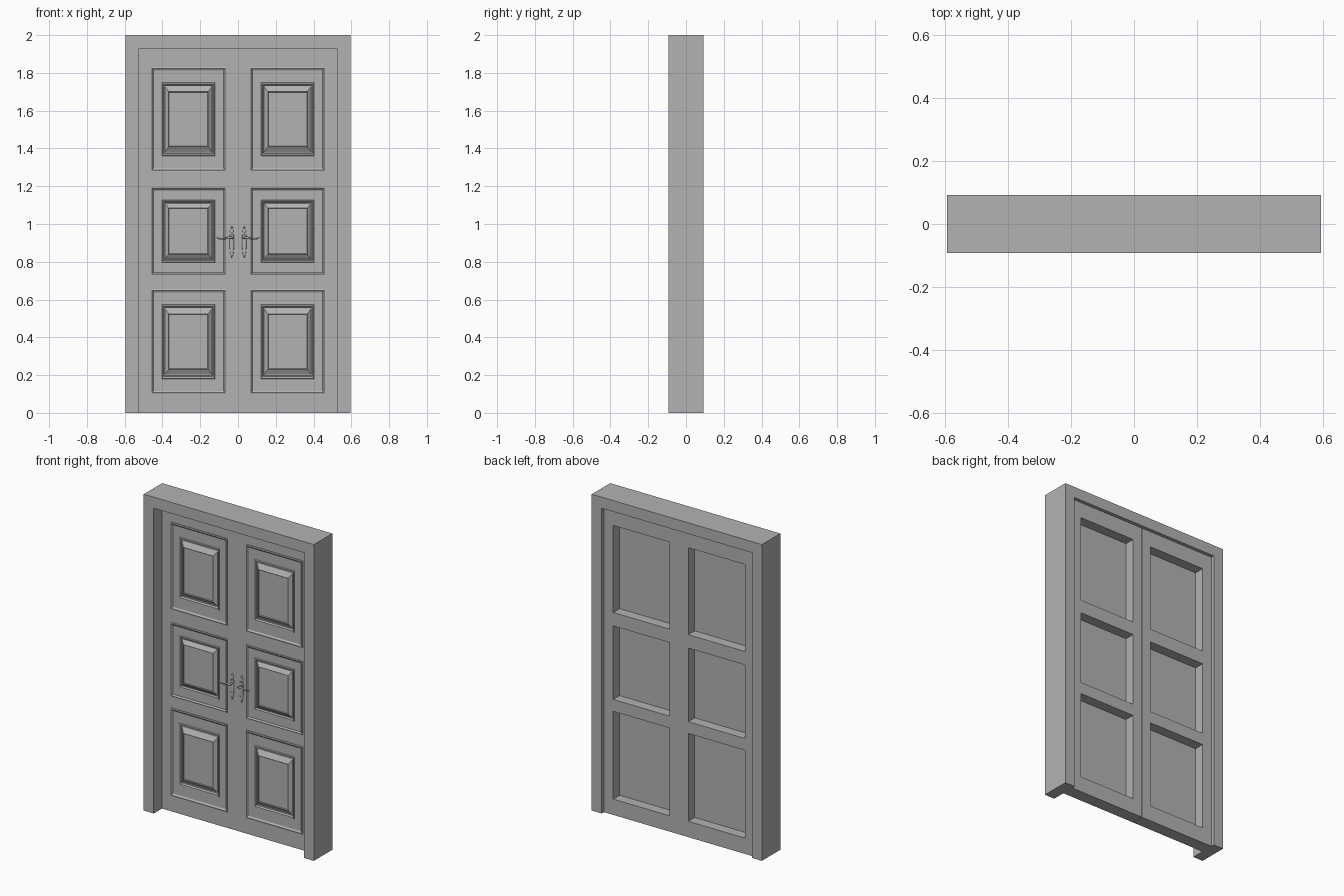
import bpy, bmesh
from mathutils import Vector

cube = bpy.data.objects.get("Cube")
if cube:
    bpy.data.objects.remove(cube, do_unlink=True)

mat = bpy.data.materials.new("plain_grey")
mat.use_nodes = True
GREY = (0.45, 0.45, 0.45, 1)
mat.diffuse_color = GREY
mat.node_tree.nodes["Principled BSDF"].inputs["Base Color"].default_value = GREY

DOOR_FRONT, DOOR_BACK = -0.01, 0.07
PANEL_BACK = 0.006
ROWS = [(0.10, 0.655), (0.73, 1.195), (1.28, 1.83)]
PANEL_X = (0.065, 0.46)


def finish(bm, name):
    bmesh.ops.recalc_face_normals(bm, faces=bm.faces)
    me = bpy.data.meshes.new(name)
    bm.to_mesh(me)
    bm.free()
    me.materials.append(mat)
    ob = bpy.data.objects.new(name, me)
    bpy.context.collection.objects.link(ob)
    return ob


def extrude_y(bm, depth):
    res = bmesh.ops.extrude_face_region(bm, geom=bm.faces[:])
    verts = [g for g in res["geom"] if isinstance(g, bmesh.types.BMVert)]
    bmesh.ops.translate(bm, verts=verts, vec=(0, depth, 0))


# Surrounding frame: an upside-down U extruded through the wall depth
def make_frame():
    bm = bmesh.new()
    w, i, top, head = 0.595, 0.525, 2.0, 1.93
    outline = [(-w, 0), (-i, 0), (-i, head), (i, head), (i, 0), (w, 0), (w, top), (-w, top)]
    bm.faces.new([bm.verts.new((x, -0.092, z)) for x, z in outline])
    extrude_y(bm, 0.184)
    finish(bm, "door_frame")


# Leaf: a lattice of stiles and rails with three openings
def make_leaf(side, label):
    bm = bmesh.new()
    xs = [0.001, *PANEL_X, 0.525]
    zs = [0.0] + [z for row in ROWS for z in row] + [1.93]
    grid = [[bm.verts.new((side * x, DOOR_FRONT, z)) for z in zs] for x in xs]
    for i in range(len(xs) - 1):
        for j in range(len(zs) - 1):
            if not (i == 1 and j % 2 == 1):
                bm.faces.new((grid[i][j], grid[i + 1][j], grid[i + 1][j + 1], grid[i][j + 1]))
    extrude_y(bm, DOOR_BACK - DOOR_FRONT)
    finish(bm, label + "_leaf")


# Panel: nested rectangles, (inset as share of size, height in front of leaf face)
PROFILE = [(0, 0.005), (0.012, 0.007), (0.024, 0.002), (0.03, 0.0),
           (0.145, 0.0), (0.15, 0.006), (0.165, 0.006), (0.175, -0.004),
           (0.185, -0.004), (0.228, 0.010), (0.236, 0.014), (0.242, 0.010)]


def make_panel(side, label, z0, z1, number):
    bm = bmesh.new()
    x0, x1 = PANEL_X
    w, h = x1 - x0, z1 - z0

    def ring(f, y):
        a, b, c, d = x0 + f * w, x1 - f * w, z0 + f * h, z1 - f * h
        return [bm.verts.new((side * x, y, z)) for x, z in ((a, c), (b, c), (b, d), (a, d))]

    rings = [ring(0, PANEL_BACK)] + [ring(f, DOOR_FRONT - o) for f, o in PROFILE]
    for r, s in zip(rings, rings[1:]):
        for k in range(4):
            n = (k + 1) % 4
            bm.faces.new((r[k], r[n], s[n], s[k]))
    bm.faces.new(rings[0])
    bm.faces.new(rings[-1])
    finish(bm, f"{label}_panel_{number}")


# Smooth tube through points with a radius for each point
def tube(name, points, radii):
    cu = bpy.data.curves.new(name, "CURVE")
    cu.dimensions = "3D"
    cu.bevel_depth = 1.0
    cu.bevel_resolution = 3
    cu.resolution_u = 6
    cu.use_fill_caps = True
    sp = cu.splines.new("BEZIER")
    sp.bezier_points.add(len(points) - 1)
    for bp, p, r in zip(sp.bezier_points, points, radii):
        bp.co = Vector(p)
        bp.radius = r
        bp.handle_left_type = bp.handle_right_type = "AUTO"
    cu.materials.append(mat)
    ob = bpy.data.objects.new(name, cu)
    bpy.context.collection.objects.link(ob)


# Flattened dome used for the backplate and screw heads
def dome(name, loc, scale):
    bm = bmesh.new()
    bmesh.ops.create_uvsphere(bm, u_segments=20, v_segments=10, radius=1)
    bmesh.ops.scale(bm, verts=bm.verts, vec=scale)
    bmesh.ops.translate(bm, verts=bm.verts, vec=loc)
    for f in bm.faces:
        f.smooth = True
    finish(bm, name)


# Lever handle on a slim backplate
def make_handle(side, label):
    x, y = side * 0.033, DOOR_FRONT
    dome(label + "_backplate", (x, y, 0.905), (0.012, 0.005, 0.085))
    for k, z in enumerate((0.83, 0.98)):
        dome(f"{label}_screw_{k + 1}", (x, y - 0.002, z), (0.004, 0.004, 0.004))
    dome(label + "_keyhole_boss", (x, y - 0.003, 0.95), (0.005, 0.005, 0.006))
    tube(label + "_spindle", [(x, y, 0.925), (x, y - 0.03, 0.925)], [0.006, 0.005])
    path = [(0.025, 0.925), (0.045, 0.929), (0.07, 0.923), (0.095, 0.921), (0.115, 0.928)]
    tube(label + "_lever", [(side * px, y - 0.03, pz) for px, pz in path],
         [0.005, 0.006, 0.0045, 0.0035, 0.002])


make_frame()
for side, label in ((1, "left"), (-1, "right")):
    make_leaf(side, label)
    for n, (z0, z1) in enumerate(ROWS):
        make_panel(side, label, z0, z1, n + 1)
    make_handle(side, label)
